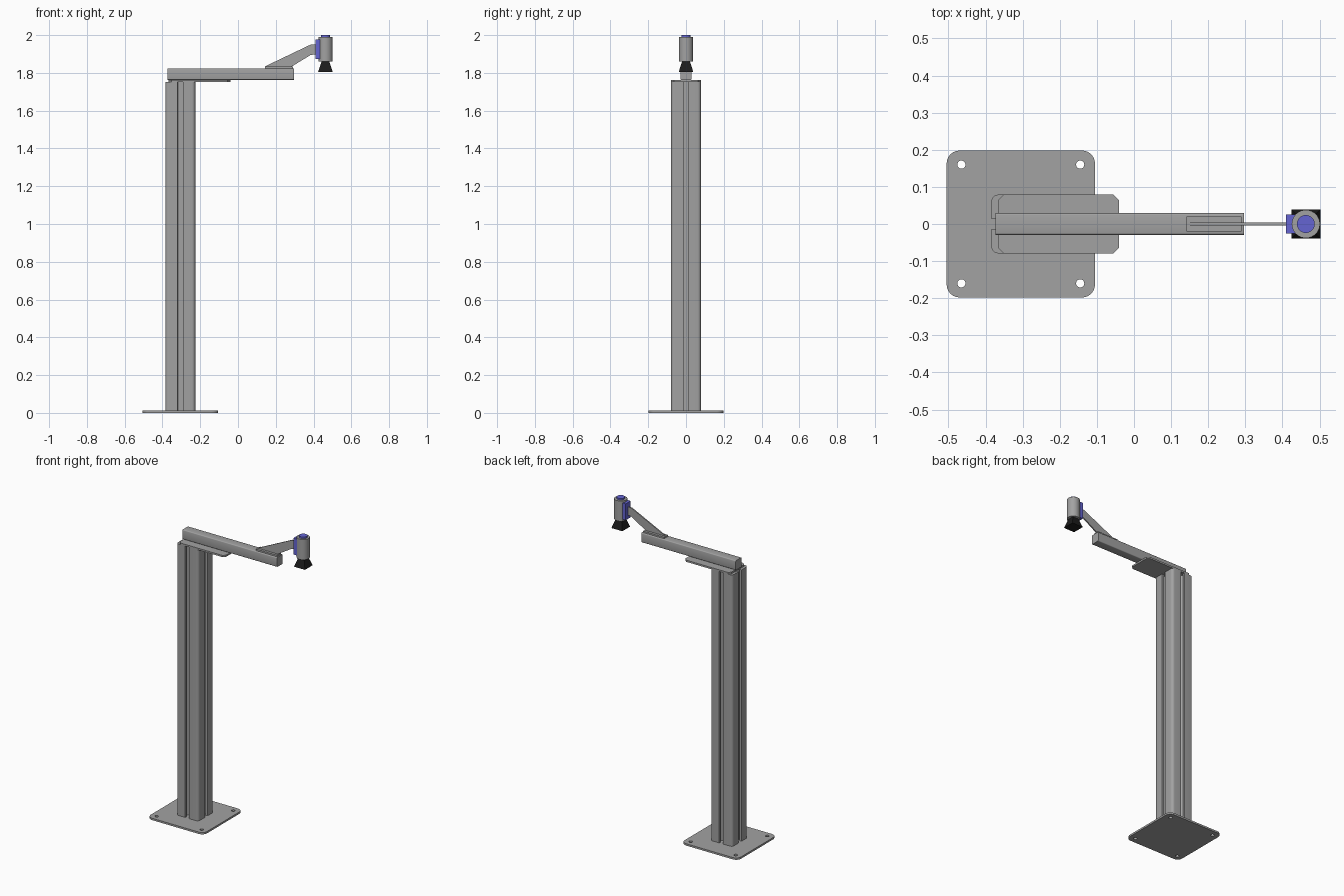
import bpy, bmesh, math
from mathutils import Matrix, Vector

cube = bpy.data.objects.get("Cube")
if cube:
    bpy.data.objects.remove(cube, do_unlink=True)


def material(name, rgb):
    m = bpy.data.materials.new(name)
    m.use_nodes = True
    m.diffuse_color = (*rgb, 1)
    m.node_tree.nodes["Principled BSDF"].inputs["Base Color"].default_value = (*rgb, 1)
    return m


GREY = material("aluminium grey", (0.36, 0.36, 0.36))
BLUE = material("blue plastic", (0.13, 0.13, 0.65))
BLACK = material("black plastic", (0.012, 0.012, 0.012))


def finish(name, bm, mat):
    bmesh.ops.recalc_face_normals(bm, faces=bm.faces)
    mesh = bpy.data.meshes.new(name)
    bm.to_mesh(mesh)
    bm.free()
    mesh.materials.append(mat)
    obj = bpy.data.objects.new(name, mesh)
    bpy.context.collection.objects.link(obj)
    bpy.ops.object.select_all(action='DESELECT')
    obj.select_set(True)
    bpy.context.view_layer.objects.active = obj
    bpy.ops.object.shade_smooth_by_angle(angle=math.radians(32))
    return obj


def prism(name, loops, low, high, mat, along_y=False):
    """Extrude an outline (further loops are holes) along z, or along y."""
    bm = bmesh.new()
    place = (lambda u, v, w: (u, w, v)) if along_y else (lambda u, v, w: (u, v, w))
    edges = []
    for loop in loops:
        verts = [bm.verts.new(place(u, v, low)) for u, v in loop]
        edges += [bm.edges.new((a, b)) for a, b in zip(verts, verts[1:] + verts[:1])]
    bmesh.ops.triangle_fill(bm, edges=edges, use_beauty=True)
    ext = bmesh.ops.extrude_face_region(bm, geom=bm.faces[:])
    moved = [g for g in ext["geom"] if isinstance(g, bmesh.types.BMVert)]
    bmesh.ops.translate(bm, verts=moved, vec=Vector(place(0, 0, high - low)))
    return finish(name, bm, mat)


def circle(cx, cy, r, n=24):
    return [(cx + r * math.cos(math.tau * i / n), cy + r * math.sin(math.tau * i / n))
            for i in range(n)]


def rounded(x0, x1, y0, y1, r, steps=6):
    """Rectangle outline with rounded corners; one step gives chamfers."""
    pts = []
    corners = [(x1 - r, y1 - r), (x0 + r, y1 - r), (x0 + r, y0 + r), (x1 - r, y0 + r)]
    for k, (cx, cy) in enumerate(corners):
        for i in range(steps + 1):
            a = math.pi / 2 * (k + i / steps)
            pts.append((cx + r * math.cos(a), cy + r * math.sin(a)))
    return pts


def box(name, x, y, z, mat, bevel=0):
    bm = bmesh.new()
    size = [b - a for a, b in (x, y, z)]
    mid = [(a + b) / 2 for a, b in (x, y, z)]
    bmesh.ops.create_cube(bm, size=1, matrix=Matrix.Translation(mid) @ Matrix.Diagonal((*size, 1)))
    if bevel:
        long_edges = [e for e in bm.edges if abs(e.verts[0].co.x - e.verts[1].co.x) > size[0] / 2]
        bmesh.ops.bevel(bm, geom=long_edges, offset=bevel, segments=3, profile=0.5, affect='EDGES')
    return finish(name, bm, mat)


def cone(name, centre, r_low, r_high, low, high, n, mat, turn=0):
    bm = bmesh.new()
    bmesh.ops.create_cone(bm, cap_ends=True, segments=n, radius1=r_low, radius2=r_high,
                          depth=high - low,
                          matrix=Matrix.Translation((centre, 0, (low + high) / 2))
                          @ Matrix.Rotation(turn, 4, 'Z'))
    return finish(name, bm, mat)


# Base plate with four bolt holes
POST_X = -0.305
holes = [circle(POST_X + sx * 0.16, sy * 0.16, 0.011) for sx in (-1, 1) for sy in (-1, 1)]
prism("base_plate", [rounded(-0.505, -0.105, -0.198, 0.198, 0.035)] + holes, 0, 0.012, GREY)

# Slotted post: one side of the section, repeated by quarter turns
half, corner, mouth = 0.079, 0.018, 0.014
side = [(half, -mouth)[::1], (half - 0.014, -mouth), (half - 0.014, -0.028),
        (half - 0.026, -0.028), (half - 0.042, -0.013)]
side += [(x, -y) for x, y in reversed(side)]
side += [(half - corner + corner * math.cos(a), half - corner + corner * math.sin(a))
         for a in (math.pi / 2 * i / 6 for i in range(7))]
section = []
for k in range(4):
    c, s = round(math.cos(k * math.pi / 2)), round(math.sin(k * math.pi / 2))
    section += [(POST_X + x * c - y * s, x * s + y * c) for x, y in side]
prism("post", [section], 0.012, 1.752, GREY)

# Top plate and horizontal arm
prism("top_plate", [rounded(-0.367, -0.04, -0.079, 0.079, 0.015, 1)], 1.752, 1.763, GREY)
box("arm", (-0.373, 0.297), (-0.029, 0.029), (1.763, 1.824), GREY, bevel=0.005)

# Bracket: flat foot with an upright web
box("bracket_foot", (0.142, 0.29), (-0.02, 0.02), (1.824, 1.834), GREY)
web = [(0.142, 1.834), (0.285, 1.834), (0.385, 1.895), (0.412, 1.898),
       (0.412, 1.95), (0.385, 1.95)]
prism("bracket_web", [web], -0.004, 0.004, GREY, along_y=True)

# Sensor head: clamp, body, cap and flared hood
HEAD_X = 0.463
box("clamp", (0.41, 0.436), (-0.025, 0.025), (1.873, 1.978), BLUE)
cone("head_body", HEAD_X, 0.038, 0.038, 1.86, 1.99, 40, GREY)
cone("head_cap", HEAD_X, 0.024, 0.024, 1.985, 2.0, 32, BLUE)
root2 = math.sqrt(2)
cone("hood", HEAD_X, 0.039 * root2, 0.02 * root2, 1.804, 1.862, 4, BLACK, turn=math.pi / 4)
